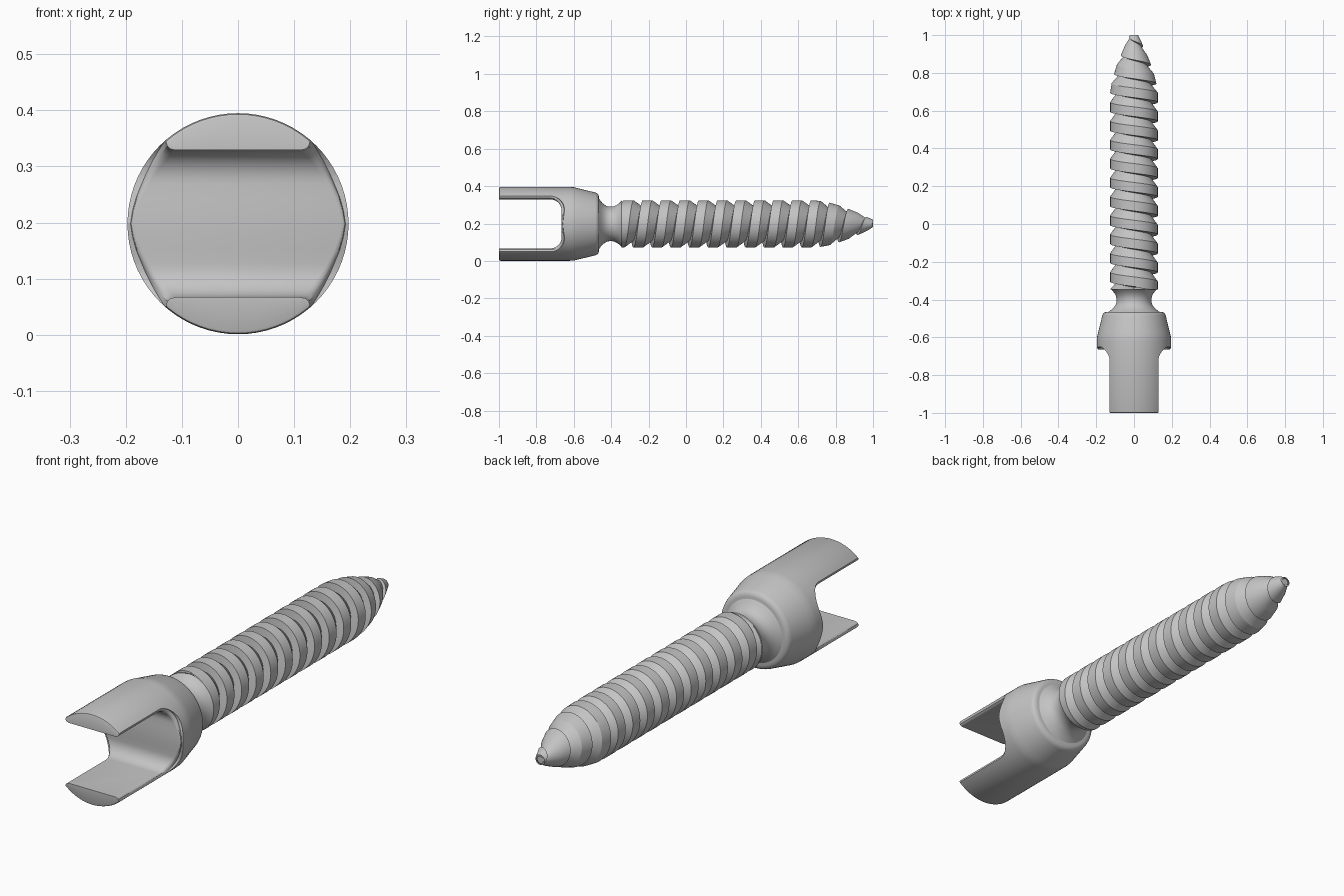
import bpy, bmesh, math

cube = bpy.data.objects.get("Cube")
if cube:
    bpy.data.objects.remove(cube)

R = 0.197          # head radius
AXIS_Z = 0.198     # height of the screw axis
SEG = 72

metal = bpy.data.materials.new("satin_grey_metal")
metal.use_nodes = True
GREY = (0.55, 0.55, 0.55, 1)
metal.diffuse_color = GREY
metal.node_tree.nodes["Principled BSDF"].inputs["Base Color"].default_value = GREY


def make_object(name, verts, faces):
    bm = bmesh.new()
    vs = [bm.verts.new(v) for v in verts]
    for f in faces:
        bm.faces.new([vs[i] for i in f])
    bmesh.ops.remove_doubles(bm, verts=bm.verts, dist=1e-5)
    bmesh.ops.dissolve_degenerate(bm, edges=bm.edges, dist=1e-5)
    bmesh.ops.recalc_face_normals(bm, faces=bm.faces)
    mesh = bpy.data.meshes.new(name)
    bm.to_mesh(mesh)
    bm.free()
    mesh.materials.append(metal)
    obj = bpy.data.objects.new(name, mesh)
    obj.location.z = AXIS_Z
    bpy.context.collection.objects.link(obj)
    return obj


def activate(obj):
    bpy.ops.object.select_all(action='DESELECT')
    obj.select_set(True)
    bpy.context.view_layer.objects.active = obj


def smooth(obj, degrees):
    activate(obj)
    bpy.ops.object.shade_smooth_by_angle(angle=math.radians(degrees))


def revolve(name, profile):
    """Turn (y, radius) points around the y axis."""
    verts, faces = [], []
    n = len(profile)
    for j in range(SEG):
        a = 2 * math.pi * j / SEG
        verts += [(r * math.sin(a), y, r * math.cos(a)) for y, r in profile]
        k = (j + 1) % SEG
        faces += [(j * n + i, j * n + i + 1, k * n + i + 1, k * n + i)
                  for i in range(n - 1)]
    return make_object(name, verts, faces)


# Forked head before slotting
head = revolve("forked_head", [
    (-1, 0), (-1, R - .006), (-.998, R - .002), (-.993, R), (-.62, R), (-.6, R - .001),
    (-.58, R - .006), (-.485, .168), (-.475, .164), (-.468, .156), (-.465, .145), (-.465, 0)])

# Slot cutter: a U profile along x that widens at the head surface to round the rims
H, FLOOR, FILLET = 0.131, -0.665, 0.06
half = []
for i in range(9):
    a = math.pi / 2 * i / 8
    half.append((FLOOR - FILLET + FILLET * math.sin(a),
                 H - FILLET + FILLET * math.cos(a), math.sin(a), math.cos(a)))
half.insert(0, (-1.2, H, 0, 1))
half += [(FLOOR, (H - FILLET) * t / 3, 1, 0) for t in (2, 1)]
outline = half + [(FLOOR, 0, 1, 0)] + [(y, -z, ny, -nz) for y, z, ny, nz in reversed(half)]

RIM = [(-.036, 0), (-.027, .002), (-.021, .007), (-.018, .018)]
stations = [(-1, None)] + [(-1, s) for s in reversed(RIM)] + [(1, s) for s in RIM] + [(1, None)]
verts, faces = [], []
n = len(outline)
for side, rim in stations:
    for y, z, ny, nz in outline:
        k = 0.3 + 0.7 * abs(z) / H
        edge = math.sqrt(R * R - z * z)
        x, off = (edge + rim[0] * k, rim[1]) if rim else (0.3, 0.06)
        verts.append((side * x, y + ny * off * k, z + nz * off * k))
for s in range(len(stations) - 1):
    for i in range(n):
        j = (i + 1) % n
        faces.append((s * n + i, s * n + j, (s + 1) * n + j, (s + 1) * n + i))
last = (len(stations) - 1) * n
faces += [tuple(range(n)), tuple(last + i for i in range(n))]
cutter = make_object("slot_cutter", verts, faces)
bm = bmesh.new()
bm.from_mesh(cutter.data)
bmesh.ops.triangulate(bm, faces=bm.faces)
bm.to_mesh(cutter.data)
bm.free()
cutter.hide_render = True

cut = head.modifiers.new("slot", 'BOOLEAN')
cut.operation = 'DIFFERENCE'
cut.solver = 'EXACT'
cut.object = cutter
activate(head)
bpy.ops.object.modifier_apply(modifier=cut.name)
bpy.data.objects.remove(cutter)
smooth(head, 30)

# Waisted neck running on as the inner core
neck_curve = []
for i in range(13):
    t = i / 12
    y = -.465 + .122 * t
    neck_curve.append((y, .092 + (.043 if t < .5 else .033) * abs(2 * t - 1) ** 2.2))
core = revolve("neck_and_core", [(-.48, 0), (-.48, .135)] + neck_curve +
               [(-.343, .08), (.7, .08), (.85, .055), (.999, .015), (.999, 0)])
smooth(core, 30)

# Helical thread: sawtooth section swept along the shaft, tapering to the tip
PITCH, START, Y0, Y1 = 0.1, -0.335, -0.346, 1.0
TAPER = [(-2, .126), (.7, .126), (.76, .116), (.84, .092), (.93, .055), (1, .022), (3, .022)]
SECTION = [(0, .74), (.004, 1), (.055, 1), (PITCH, .74)]


def crest(y):
    for (ya, ra), (yb, rb) in zip(TAPER, TAPER[1:]):
        if y <= yb:
            return ra + (rb - ra) * (y - ya) / (yb - ya)


verts, faces = [], []
n = len(SECTION)
rows = range(-SEG, 14 * SEG)
for row, j in enumerate(rows):
    a = 2 * math.pi * j / SEG
    for i, (off, ratio) in enumerate(SECTION):
        if j < 0 and i == 0:
            ratio = 1      # plain shaft before the groove begins
        y = min(max(START + PITCH * j / SEG + off, Y0), Y1)
        r = crest(y) * ratio
        verts.append((-r * math.sin(a), y, r * math.cos(a)))
    if row:
        b = row * n
        faces += [(b - n + i, b - n + i + 1, b + i + 1, b + i) for i in range(n - 1)]
thread = make_object("screw_thread", verts, faces)
smooth(thread, 18)
